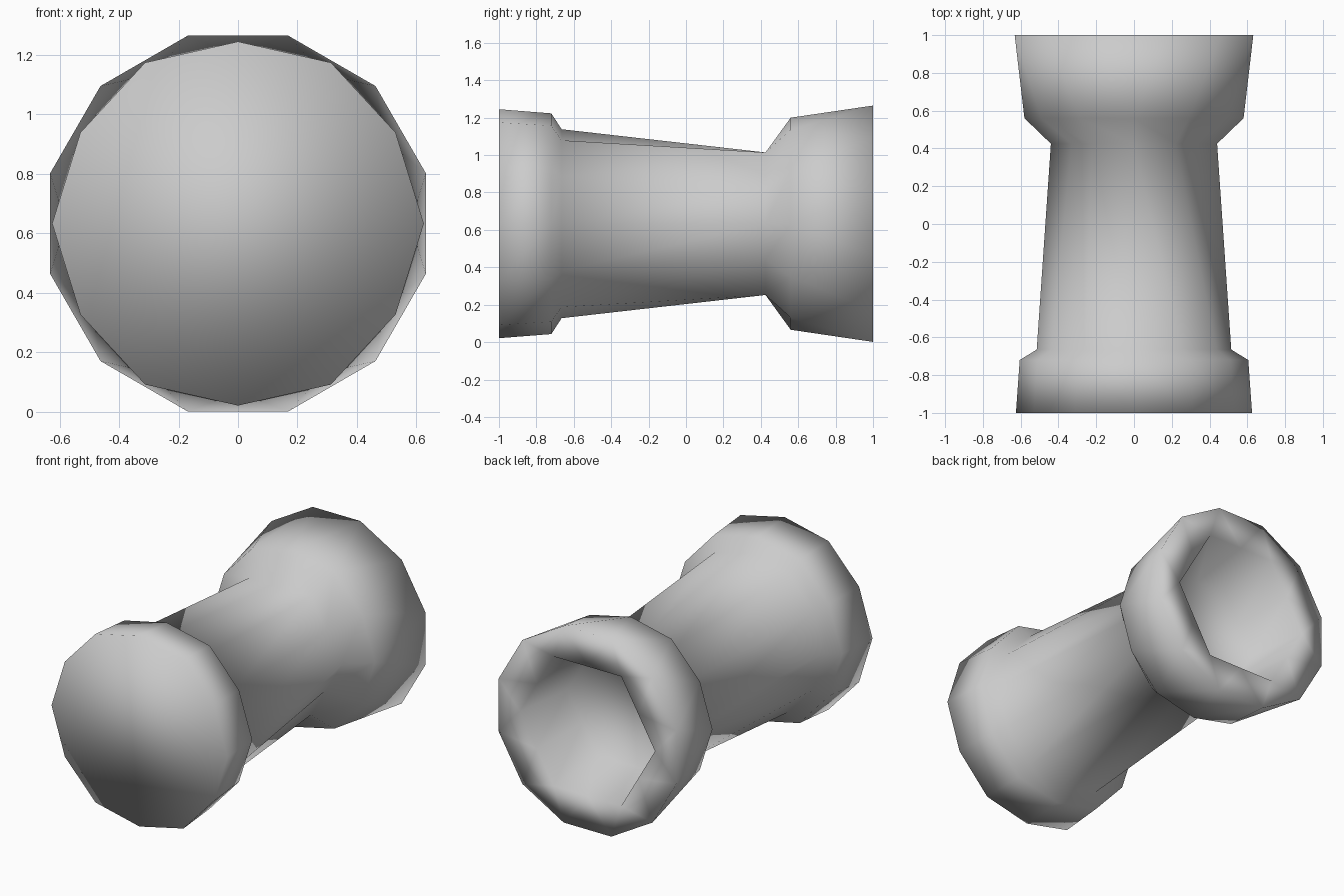
import bpy, bmesh, math

cube = bpy.data.objects.get("Cube")
if cube:
    bpy.data.objects.remove(cube)

SIDES = 12
CENTRE_Z = 0.633

# Profile along the barrel: y, corner radius, mid-edge radius, twist in half steps
PROFILE = [
    (-1.0, 0.625, 0.612, 0),    # front cap edge
    (-0.72, 0.605, 0.59, 0),    # front collar
    (-0.665, 0.515, 0.505, 0),  # body start
    (0.425, 0.44, 0.381, 0),    # six-sided neck
    (0.56, 0.58, 0.567, 0),     # rear shoulder
    (1.0, 0.654, 0.654, 1),     # rear rim, turned half a step
    (1.0, 0.48, 0.416, 0),      # six-sided opening
    (0.6, 0.42, 0.364, 0),      # recess floor
]


def make_ring(bm, y, corner, middle, twist):
    verts = []
    for k in range(SIDES):
        a = 2 * math.pi * (k + twist / 2) / SIDES
        r = middle if k % 2 else corner
        verts.append(bm.verts.new((r * math.cos(a), y, CENTRE_Z + r * math.sin(a))))
    return verts


def bridge(bm, a, b, turn):
    for k in range(SIDES):
        n = (k + 1) % SIDES
        if turn == 0:
            bm.faces.new((a[k], a[n], b[n], b[k]))
        elif turn > 0:
            bm.faces.new((a[k], a[n], b[k]))
            bm.faces.new((a[n], b[n], b[k]))
        else:
            bm.faces.new((a[k], b[n], b[k]))
            bm.faces.new((a[k], a[n], b[n]))


# Barrel with flared ends, closed front and recessed rear
bm = bmesh.new()
rings = [make_ring(bm, *row) for row in PROFILE]
for i in range(len(rings) - 1):
    bridge(bm, rings[i], rings[i + 1], PROFILE[i + 1][3] - PROFILE[i][3])
bm.faces.new(rings[0])
bm.faces.new(rings[-1])
bmesh.ops.recalc_face_normals(bm, faces=bm.faces)
for face in bm.faces:
    face.smooth = True

mesh = bpy.data.meshes.new("flared_barrel")
bm.to_mesh(mesh)
bm.free()
barrel = bpy.data.objects.new("flared_barrel", mesh)
bpy.context.collection.objects.link(barrel)

# Plain grey
grey = bpy.data.materials.new("light_grey")
grey.use_nodes = True
colour = (0.6, 0.6, 0.6, 1.0)
grey.diffuse_color = colour
grey.node_tree.nodes["Principled BSDF"].inputs["Base Color"].default_value = colour
mesh.materials.append(grey)
